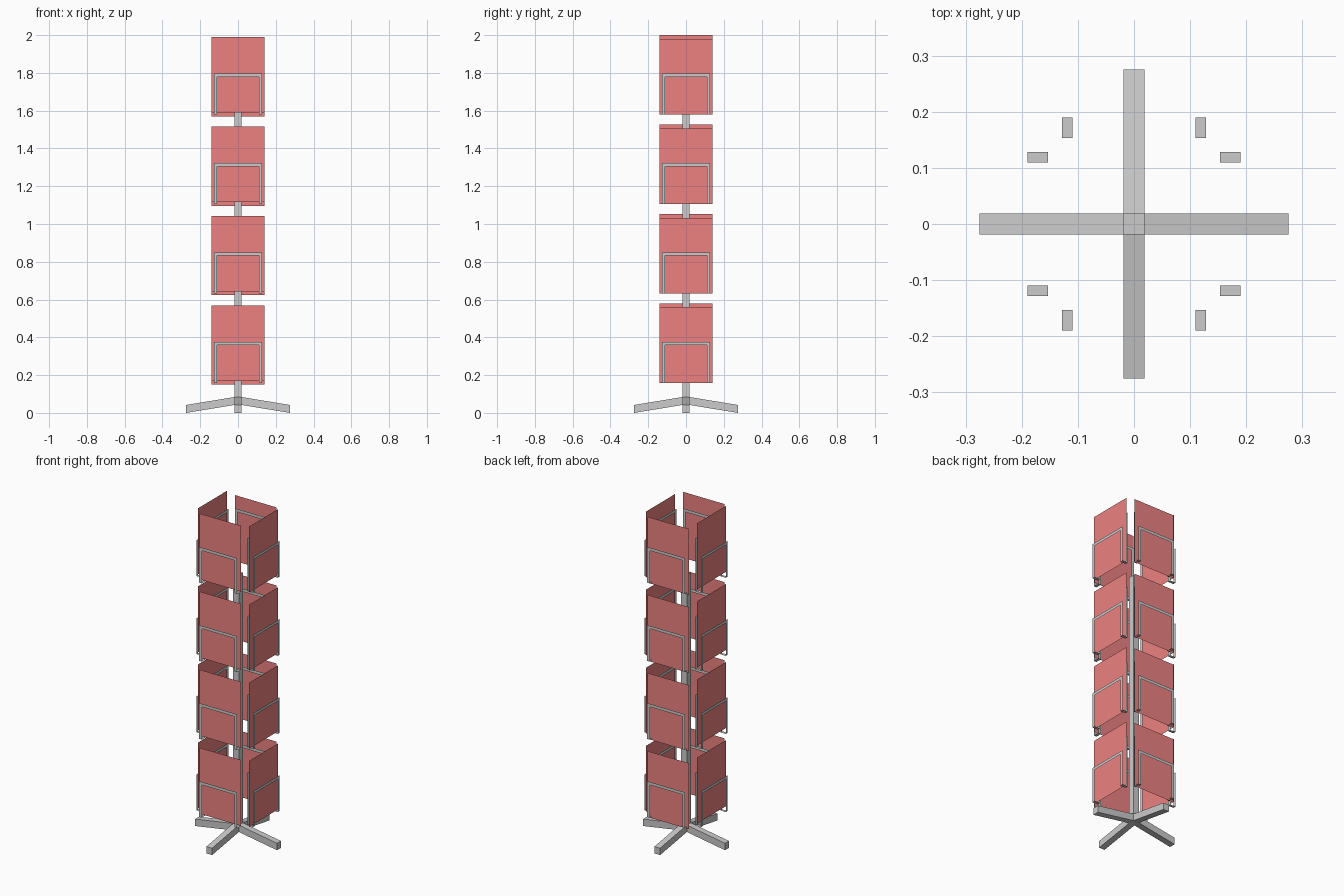
import bpy, bmesh
from math import radians
from mathutils import Matrix

if "Cube" in bpy.data.objects:
    bpy.data.objects.remove(bpy.data.objects["Cube"])

PITCH = 0.4735      # height between tiers
SIDES = ["front", "right", "back", "left"]
PANEL_Z = [1.59, 1.58, 1.57, 1.60]   # panel bottoms on the top tier

red = bpy.data.materials.new("red_panel")
red.diffuse_color = (0.85, 0.22, 0.22, 1)
red.use_nodes = True
red.node_tree.nodes["Principled BSDF"].inputs["Base Color"].default_value = red.diffuse_color


def make(name, faces, rot=0, mat=None):
    """Mesh object from a list of polygons, turned about z."""
    bm = bmesh.new()
    for f in faces:
        bm.faces.new([bm.verts.new(p) for p in f])
    bmesh.ops.remove_doubles(bm, verts=bm.verts, dist=1e-5)
    bm.transform(Matrix.Rotation(radians(rot), 4, 'Z'))
    me = bpy.data.meshes.new(name)
    bm.to_mesh(me)
    bm.free()
    ob = bpy.data.objects.new(name, me)
    bpy.context.collection.objects.link(ob)
    if mat:
        me.materials.append(mat)
    return ob


def upright(x0, x1, z0, z1, y):
    return [(x0, y, z0), (x1, y, z0), (x1, y, z1), (x0, y, z1)]


def hoop(y, z0, z1, xo=0.128, w=0.018):
    """Flat upside-down U: two legs and a top bar."""
    xi, zi = xo - w, z1 - w
    return [
        [(-xo, y, z0), (-xi, y, z0), (-xi, y, zi), (-xo, y, z1)],
        [(xi, y, z0), (xo, y, z0), (xo, y, z1), (xi, y, zi)],
        [(-xi, y, zi), (xi, y, zi), (xo, y, z1), (-xo, y, z1)],
    ]


# Panels in their holders, four sides on four tiers
for tier in range(4):
    drop = (3 - tier) * PITCH
    for i, side in enumerate(SIDES):
        z = PANEL_Z[i] - drop
        make(f"panel_{side}_{tier}",
             [upright(-0.14, 0.139, z, z + 0.40, -0.171)], 90 * i, red)
        b = 1.58 - drop
        faces = hoop(-0.19, b, b + 0.217)            # low outer hoop
        faces += hoop(-0.153, b, b + 0.32)           # tall inner hoop
        for xa, xb in ((-0.128, -0.11), (0.11, 0.128)):  # joining feet
            faces.append([(xa, -0.19, b), (xb, -0.19, b),
                          (xb, -0.153, b), (xa, -0.153, b)])
        make(f"holder_{side}_{tier}", faces, 90 * i)

# Centre pole
bpy.ops.mesh.primitive_cube_add(size=1, location=(0, 0, (0.05 + 1.60) / 2))
pole = bpy.context.object
pole.name = "pole"
pole.scale = (0.038, 0.038, 1.55)

# Two crossed, bent foot bars
profile = [(-0.275, 0.0), (0, 0.045), (0.275, 0.0),
           (0.275, 0.042), (0, 0.087), (-0.275, 0.042)]
W = 0.019
for name, rot in (("foot_bar_x", 0), ("foot_bar_y", 90)):
    faces = []
    for a, b, c, d in ((0, 1, 4, 5), (1, 2, 3, 4)):   # bar sides
        q = [profile[k] for k in (a, b, c, d)]
        faces.append([(x, -W, z) for x, z in q])
        faces.append([(x, W, z) for x, z in reversed(q)])
    for k in range(6):                                # top, underside, ends
        (xa, za), (xb, zb) = profile[k], profile[(k + 1) % 6]
        faces.append([(xa, -W, za), (xa, W, za), (xb, W, zb), (xb, -W, zb)])
    make(name, faces, rot)
